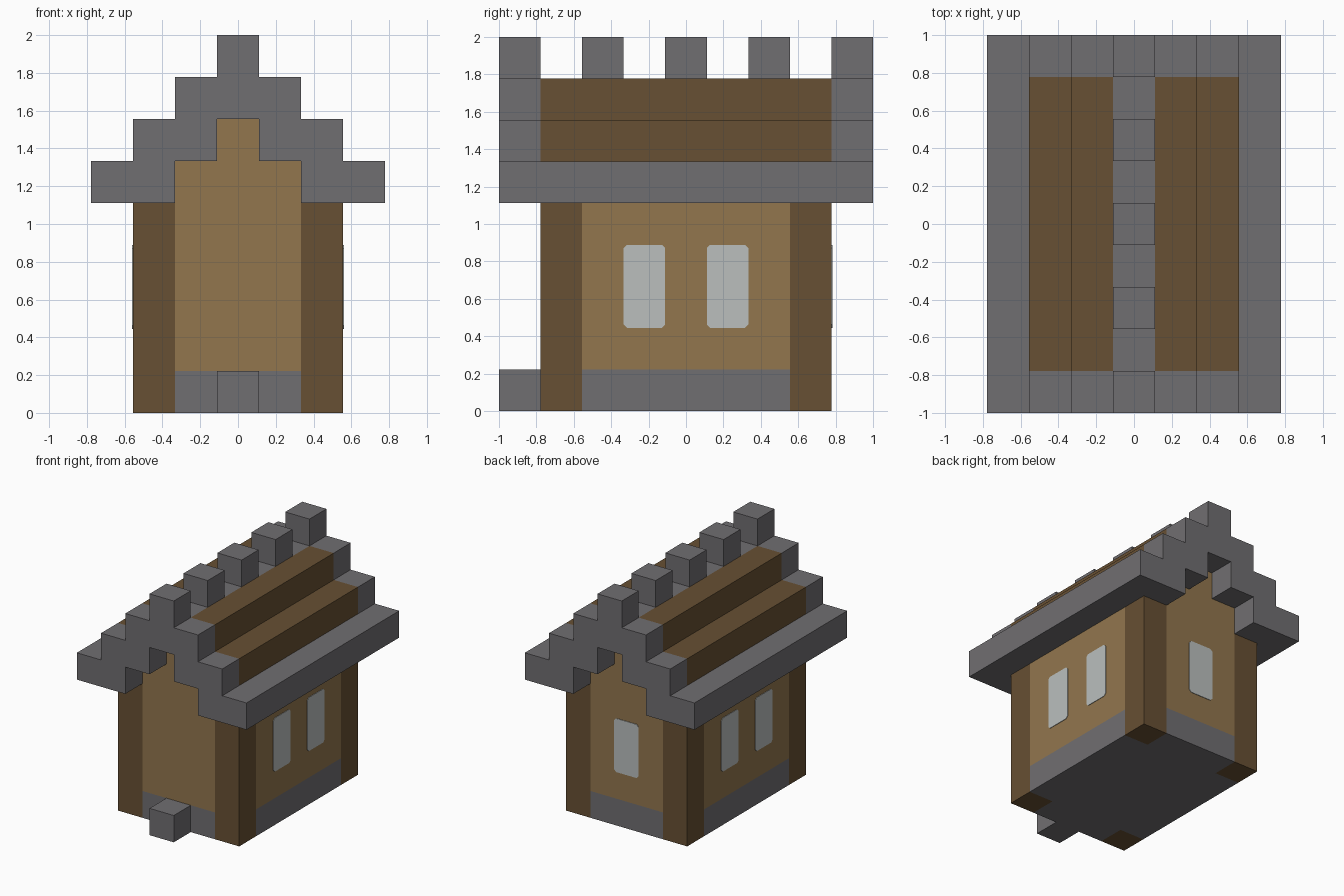
import bpy
import bmesh
from mathutils import Vector

U = 2 / 9  # one block

cube = bpy.data.objects.get("Cube")
if cube:
    bpy.data.objects.remove(cube, do_unlink=True)


def material(name, rgb):
    mat = bpy.data.materials.new(name)
    mat.use_nodes = True
    mat.diffuse_color = (*rgb, 1)
    mat.node_tree.nodes["Principled BSDF"].inputs["Base Color"].default_value = (*rgb, 1)
    return mat


STONE = material("grey stone", (0.163, 0.157, 0.166))
PLANK = material("light planks", (0.287, 0.182, 0.076))
TIMBER = material("dark timber", (0.136, 0.08, 0.033))
GLASS = material("pale glass", (0.495, 0.521, 0.515))


def prism(name, outline, axis, start, end, mat, scale=U):
    """Extrude a 2D outline along x, y or z; all measures are in blocks."""
    place = {"x": lambda a, b: (start, a, b),
             "y": lambda a, b: (a, start, b),
             "z": lambda a, b: (a, b, start)}[axis]
    step = Vector([(end - start) * scale if k == axis else 0 for k in "xyz"])
    bm = bmesh.new()
    face = bm.faces.new([bm.verts.new(Vector(place(a, b)) * scale) for a, b in outline])
    solid = bmesh.ops.extrude_face_region(bm, geom=[face], use_keep_orig=True)
    bmesh.ops.translate(bm, vec=step, verts=[v for v in solid["geom"] if isinstance(v, bmesh.types.BMVert)])
    bmesh.ops.recalc_face_normals(bm, faces=bm.faces)
    mesh = bpy.data.meshes.new(name)
    bm.to_mesh(mesh)
    bm.free()
    mesh.materials.append(mat)
    obj = bpy.data.objects.new(name, mesh)
    bpy.context.collection.objects.link(obj)
    return obj


def rect(a0, a1, b0, b1):
    return [(a0, b0), (a1, b0), (a1, b1), (a0, b1)]


def mirrored(half):
    """Close a right-hand outline with its mirror image."""
    return half + [(-a, b) for a, b in reversed(half)]


def pane(name, centre, axis, face):
    """Thin window plate with clipped corners."""
    c = 0.08
    half = [(0.5 - c, 2), (0.5, 2 + c), (0.5, 4 - c), (0.5 - c, 4)]
    out = 0.02 if face > 0 else -0.02
    prism(name, [(a + centre, b) for a, b in mirrored(half)], axis, face, face + out, GLASS)


# Stone footing and plank walls, notched at the corners for the posts
plan = mirrored([(1.5, -3.5), (1.5, -2.5), (2.5, -2.5), (2.5, 2.5), (1.5, 2.5), (1.5, 3.5)])
prism("footing", plan, "z", 0, 1, STONE)
prism("walls", plan, "z", 1, 5, PLANK)
prism("front_step", rect(-0.5, 0.5, 0, 1), "y", -4.5, -3.5, STONE)

# Corner posts
for sx, side in ((1, "left"), (-1, "right")):
    for sy, end in ((-1, "front"), (1, "back")):
        x, y = sx * 2, sy * 3
        prism(f"{end}_{side}_post", rect(x - 0.5, x + 0.5, y - 0.5, y + 0.5), "z", 0, 5, TIMBER)

# Stepped gable wall under the roof
gable = mirrored([(2.5, 5), (2.5, 6), (0.5, 6), (0.5, 7)])
prism("gable_walls", gable, "y", -3.5, 3.5, PLANK)

# Stepped timber slopes and stone eaves on both sides
slope = [(0.5, 6), (2.5, 6), (2.5, 7), (1.5, 7), (1.5, 8), (0.5, 8)]
for s, side in ((1, "left"), (-1, "right")):
    prism(f"{side}_roof_slope", [(s * a, b) for a, b in slope], "y", -3.5, 3.5, TIMBER)
    prism(f"{side}_eave", rect(s * 2.5, s * 3.5, 5, 6), "y", -3.5, 3.5, STONE)
prism("ridge", rect(-0.5, 0.5, 7, 8), "y", -3.5, 3.5, STONE)

# Stone verges with a stepped arch, overhanging each end
verge = mirrored([(0.5, 7), (0.5, 6), (1.5, 6), (1.5, 5), (3.5, 5), (3.5, 6),
                  (2.5, 6), (2.5, 7), (1.5, 7), (1.5, 8), (0.5, 8), (0.5, 9)])
prism("front_verge", verge, "y", -4.5, -3.5, STONE)
prism("back_verge", verge, "y", 3.5, 4.5, STONE)

# Ridge blocks between the verges
for y in (-2, 0, 2):
    prism("ridge_block", rect(-0.5, 0.5, 8, 9), "y", y - 0.5, y + 0.5, STONE)

# Windows: two on each side, one at the back
for s, side in ((1, "left"), (-1, "right")):
    for y in (-1, 1):
        pane(f"{side}_window", y, "x", s * 2.5)
pane("back_window", 0, "y", 3.5)
